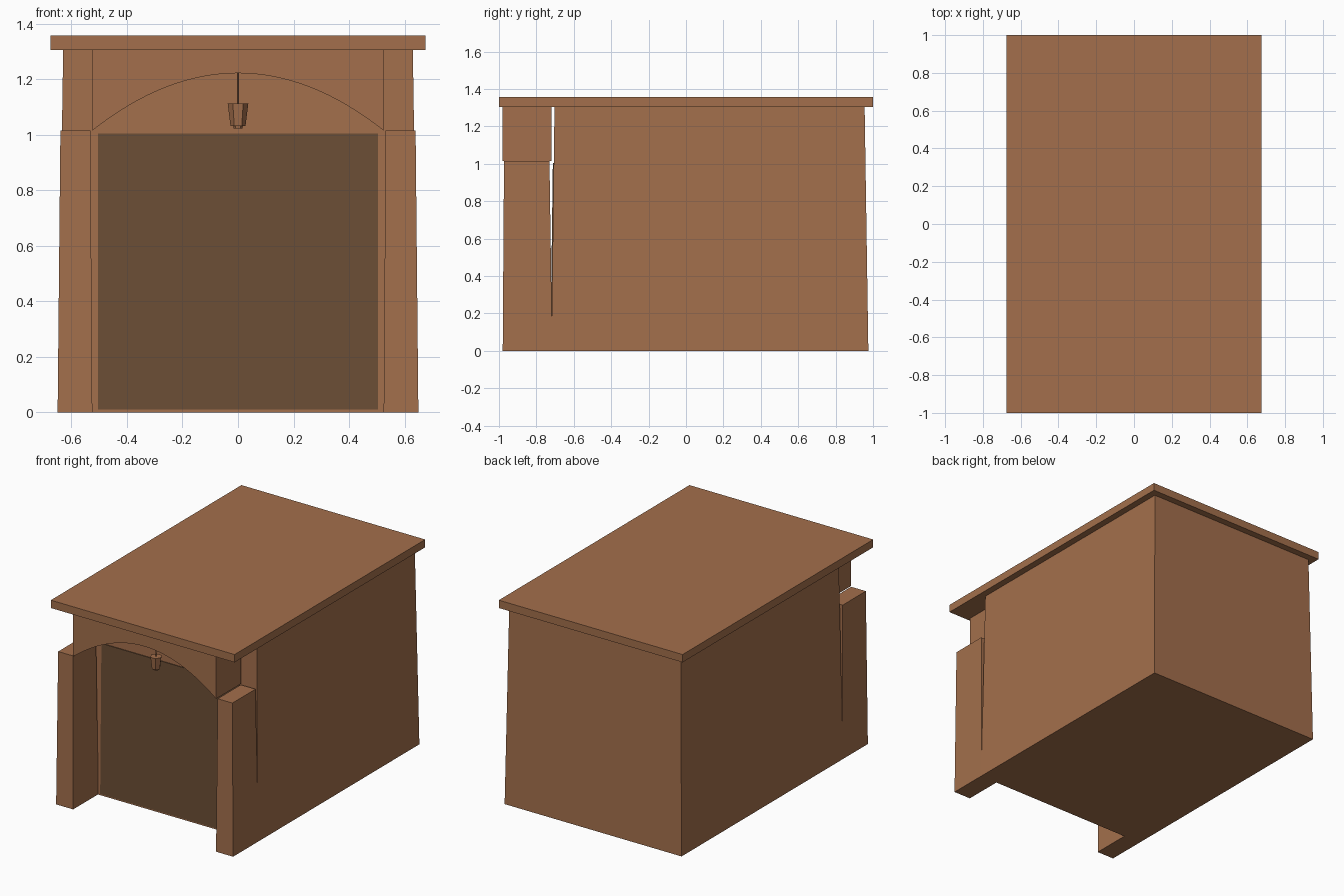
import bpy, math

if "Cube" in bpy.data.objects:
    bpy.data.objects.remove(bpy.data.objects["Cube"])


def material(name, rgb):
    m = bpy.data.materials.new(name)
    m.diffuse_color = (*rgb, 1)
    m.use_nodes = True
    m.node_tree.nodes["Principled BSDF"].inputs["Base Color"].default_value = m.diffuse_color
    return m


BROWN = material("warm brown", (0.366, 0.159, 0.072))
DARK = material("dark brown", (0.147, 0.076, 0.036))


def make(name, verts, faces, mat):
    me = bpy.data.meshes.new(name)
    me.from_pydata(verts, [], faces)
    me.materials.append(mat)
    ob = bpy.data.objects.new(name, me)
    bpy.context.collection.objects.link(ob)
    return ob


def tapered_box(name, low, high, z0, z1, mat):
    """Box between two rectangles (x0, x1, y0, y1) at heights z0 and z1."""
    verts = []
    for (x0, x1, y0, y1), z in ((low, z0), (high, z1)):
        verts += [(x0, y0, z), (x1, y0, z), (x1, y1, z), (x0, y1, z)]
    sides = [(i, (i + 1) % 4, (i + 1) % 4 + 4, i + 4) for i in range(4)]
    return make(name, verts, [(3, 2, 1, 0), (4, 5, 6, 7)] + sides, mat)


def cone(name, r0, r1, z0, z1, mat, sides=6, y=-0.86):
    bpy.ops.mesh.primitive_cone_add(vertices=sides, radius1=r0, radius2=r1, depth=z1 - z0,
                                    location=(0, y, (z0 + z1) / 2),
                                    rotation=(0, 0, math.radians(90)))
    ob = bpy.context.object
    ob.name = name
    ob.data.materials.append(mat)


# main building and roof slab
tapered_box("body", (-0.65, 0.65, -0.72, 0.975), (-0.63, 0.63, -0.703, 0.955), 0, 1.306, BROWN)
tapered_box("roof", (-0.675, 0.675, -1, 1), (-0.675, 0.675, -1, 1), 1.305, 1.357, BROWN)

# door plate lying on the leaning front wall
tapered_box("door", (-0.505, 0.505, -0.725, -0.718), (-0.505, 0.505, -0.712, -0.705),
            0.01, 1.005, DARK)

# front pillars, mirrored across x
pillar = tapered_box("front_pillar", (0.525, 0.65, -0.98, -0.715), (0.532, 0.64, -0.973, -0.73),
                     0, 1.015, BROWN)
mir = pillar.modifiers.new("mirror", 'MIRROR')
mir.use_axis[0] = True

# arched header: strips between the arch curve and the roof underside
N, HALF, Y0, Y1, TOP = 32, 0.525, -0.98, -0.72, 1.306
verts, faces = [], []
for i in range(N + 1):
    t = 2 * i / N - 1
    x, z = HALF * t, 1.015 + 0.207 * (1 - t * t)
    verts += [(x, Y0, z), (x, Y0, TOP), (x, Y1, TOP), (x, Y1, z)]
for i in range(N):
    a, b = 4 * i, 4 * i + 4
    for k in range(4):
        m = (k + 1) % 4
        faces.append((a + k, a + m, b + m, b + k))
faces += [(3, 2, 1, 0), (4 * N, 4 * N + 1, 4 * N + 2, 4 * N + 3)]
make("arched_header", verts, faces, BROWN)

# hanging lantern
cone("lantern_rod", 0.004, 0.004, 1.10, 1.225, BROWN)
cone("lantern_shade", 0.027, 0.037, 1.032, 1.112, BROWN)
cone("lantern_tip", 0.016, 0.018, 1.023, 1.034, BROWN)
